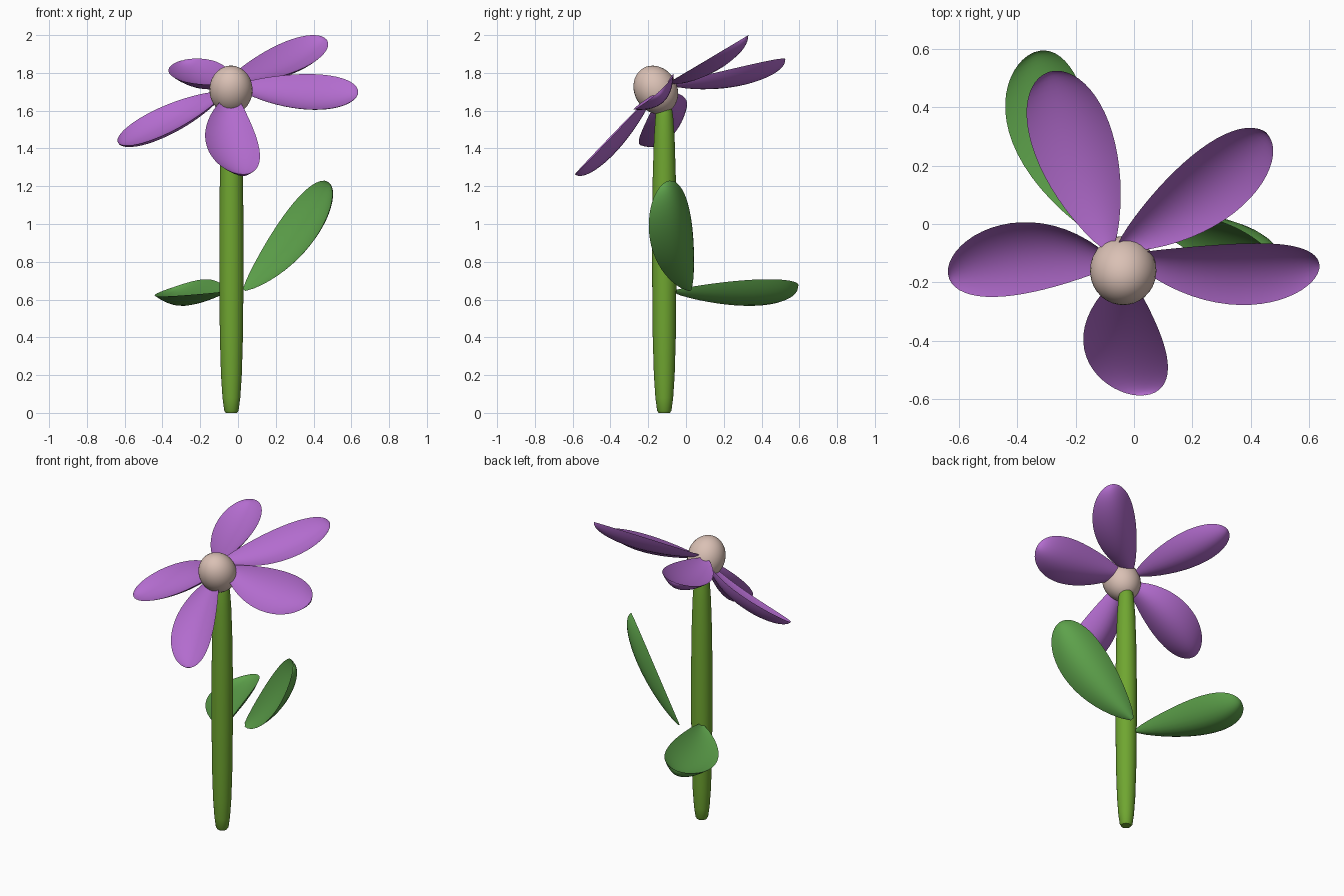
import bpy, bmesh, math
from mathutils import Vector

if "Cube" in bpy.data.objects:
    bpy.data.objects.remove(bpy.data.objects["Cube"])


def material(name, rgb):
    m = bpy.data.materials.new(name)
    m.diffuse_color = (*rgb, 1)
    m.use_nodes = True
    m.node_tree.nodes["Principled BSDF"].inputs["Base Color"].default_value = m.diffuse_color
    return m


PURPLE = material("petal_purple", (0.45, 0.15, 0.62))
LEAF = material("leaf_green", (0.11, 0.36, 0.07))
STEM = material("stem_green", (0.16, 0.38, 0.03))
BEIGE = material("centre_beige", (0.70, 0.53, 0.46))


def tube(name, rings, mat):
    """Skin a list of point rings and close both ends."""
    bm = bmesh.new()
    vr = [[bm.verts.new(p) for p in r] for r in rings]
    k = len(vr[0])
    for a, b in zip(vr, vr[1:]):
        for i in range(k):
            bm.faces.new((a[i], a[(i + 1) % k], b[(i + 1) % k], b[i]))
    bm.faces.new(vr[0][::-1])
    bm.faces.new(vr[-1])
    bmesh.ops.recalc_face_normals(bm, faces=bm.faces)
    me = bpy.data.meshes.new(name)
    bm.to_mesh(me)
    bm.free()
    ob = bpy.data.objects.new(name, me)
    bpy.context.collection.objects.link(ob)
    me.materials.append(mat)
    smooth(ob)
    return ob


def smooth(ob):
    bpy.ops.object.select_all(action='DESELECT')
    ob.select_set(True)
    bpy.context.view_layer.objects.active = ob
    bpy.ops.object.shade_smooth_by_angle(angle=math.radians(50))


def blade(name, base, mid, tip, side, half, mat, top=0.045, bottom=0.076):
    """Cupped petal or leaf: teardrop outline along a curved midline."""
    base, mid, tip, side = map(Vector, (base, mid, tip, side))
    d = (tip - base).normalized()
    side = (side - d * side.dot(d)).normalized()
    n = d.cross(side)
    if n.z < 0:
        n = -n
    m, rows, cols = 0.65, 22, 28
    rings = []
    for j in range(rows):
        a = 0.015 + (math.pi / 2 - 0.03) * j / (rows - 1)
        t = math.sin(a)
        w = 1.8 * math.cos(a) * t ** 0.75
        c = (base * ((t - m) * (t - 1) / m) + mid * (t * (t - 1) / (m * (m - 1)))
             + tip * (t * (t - m) / (1 - m)))
        ring = []
        for i in range(cols):
            th = 2 * math.pi * i / cols
            sag = top if i < cols / 2 else bottom
            ring.append(c + side * (half * w * math.cos(th))
                        - n * (sag * w * math.sin(th) ** 2))
        rings.append(ring)
    return tube(name, rings, mat)


# stem
profile = [(0, .030), (.012, .038), (.08, .047), (.2, .055), (.4, .061), (.7, .064),
           (1.0, .064), (1.25, .061), (1.45, .055), (1.57, .047), (1.64, .036), (1.665, .02)]
tube("stem", [[(-.035 + r * math.cos(i * math.pi / 16), -.115 + r * math.sin(i * math.pi / 16), z)
               for i in range(32)] for z, r in profile], STEM)

# flower centre
bpy.ops.mesh.primitive_uv_sphere_add(segments=32, ring_count=20, radius=1,
                                     location=(-.037, -.160, 1.710),
                                     rotation=(math.radians(30), 0, 0))
centre = bpy.context.object
centre.name = "flower_centre"
centre.scale = (.114, .113, .133)
centre.data.materials.append(BEIGE)
smooth(centre)

# petals: base, middle, tip, width direction, half width
petals = {
    "petal_right": ((-.02, -.11, 1.73), (.39, -.172, 1.70), (.636, -.15, 1.695), (.05, -.21, -.185), .143),
    "petal_back_right": ((-.06, -.09, 1.75), (.27, .135, 1.883), (.455, .31, 1.988), (.16, -.2, -.12), .134),
    "petal_back_left": ((-.08, -.10, 1.74), (-.212, .29, 1.81), (-.29, .522, 1.868), (.28, .08, .065), .143),
    "petal_left": ((-.07, -.13, 1.70), (-.40, -.118, 1.545), (-.635, -.185, 1.43), (.096, -.233, -.108), .139),
    "petal_front": ((-.03, -.17, 1.70), (-.032, -.43, 1.428), (.035, -.588, 1.263), (.27, -.02, -.03), .138),
}
for name, p in petals.items():
    blade(name, *p, PURPLE)

# leaves
blade("leaf_right", (.025, .025, .645), (.322, -.083, .98), (.485, -.12, 1.215), (.16, -.2, -.1), .150, LEAF,
      bottom=.085)
blade("leaf_back", (-.06, -.08, .645), (-.29, .35, .662), (-.345, .588, .665), (.27, .1, .09), .152, LEAF,
      bottom=.095)
